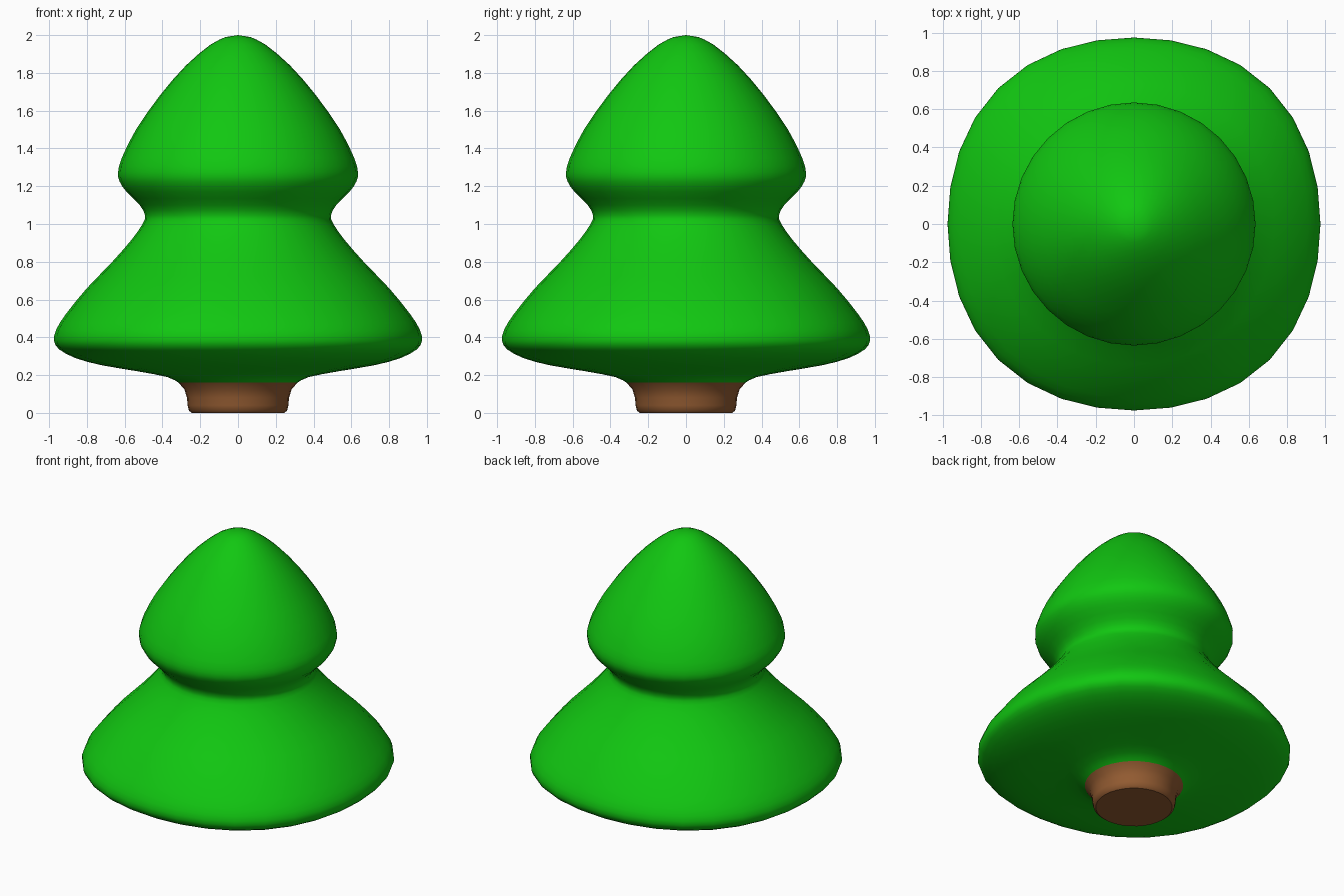
import bpy, bmesh, math

if "Cube" in bpy.data.objects:
    bpy.data.objects.remove(bpy.data.objects["Cube"])

SEGMENTS = 32

def material(name, colour):
    m = bpy.data.materials.new(name)
    m.diffuse_color = (*colour, 1)
    m.use_nodes = True
    m.node_tree.nodes["Principled BSDF"].inputs["Base Color"].default_value = m.diffuse_color
    return m

def refine(pts):
    """Insert a Catmull-Rom midpoint between neighbouring profile points."""
    out = []
    for i in range(len(pts) - 1):
        p0, p1 = pts[max(i - 1, 0)], pts[i]
        p2, p3 = pts[i + 1], pts[min(i + 2, len(pts) - 1)]
        mid = tuple((9 * (b + c) - a - d) / 16 for a, b, c, d in zip(p0, p1, p2, p3))
        out += [p1, mid]
    return out + [pts[-1]]

def lathe(name, profile, mat, square=0.0, cap_bottom=False, tip=None):
    """Spin (radius, height) rings; wide rings become slightly squarish."""
    bm = bmesh.new()
    rings = []
    for r, z in profile:
        wide = min(max((r - 0.65) / 0.3, 0), 1) if z < 0.9 else 0
        ring = []
        for i in range(SEGMENTS):
            a = 2 * math.pi * i / SEGMENTS
            rr = r * (1 + square * wide * (1 - math.cos(4 * a)) / 2)
            ring.append(bm.verts.new((rr * math.cos(a), rr * math.sin(a), z)))
        rings.append(ring)
    for lo, hi in zip(rings, rings[1:]):
        for i in range(SEGMENTS):
            j = (i + 1) % SEGMENTS
            bm.faces.new((lo[i], lo[j], hi[j], hi[i]))
    if cap_bottom:
        bm.faces.new(rings[0][::-1])
    if tip is not None:
        top = bm.verts.new((0, 0, tip))
        for i in range(SEGMENTS):
            bm.faces.new((rings[-1][i], rings[-1][(i + 1) % SEGMENTS], top))
    for f in bm.faces:
        f.smooth = len(f.verts) <= 4
    me = bpy.data.meshes.new(name)
    bm.to_mesh(me)
    bm.free()
    me.materials.append(mat)
    ob = bpy.data.objects.new(name, me)
    bpy.context.collection.objects.link(ob)
    return ob

green = material("leaf green", (0.0056, 0.57, 0.0056))
brown = material("bark brown", (0.29, 0.105, 0.031))

# Trunk: short stub flaring into the underside of the foliage
trunk = [(0.245, 0.0), (0.26, 0.012), (0.267, 0.04), (0.27, 0.08),
         (0.284, 0.125), (0.315, 0.16)]
lathe("trunk", trunk, brown, cap_bottom=True)

# Foliage: wide lower skirt, waist, pointed upper tier
foliage = [(0.315, 0.16), (0.375, 0.19), (0.53, 0.22), (0.725, 0.253), (0.86, 0.29),
           (0.945, 0.335), (0.974, 0.38), (0.963, 0.44), (0.91, 0.525), (0.80, 0.66),
           (0.67, 0.795), (0.565, 0.915), (0.505, 1.0), (0.492, 1.045), (0.52, 1.10),
           (0.59, 1.17), (0.627, 1.225), (0.635, 1.275), (0.615, 1.35), (0.54, 1.50),
           (0.41, 1.685), (0.275, 1.84), (0.145, 1.95), (0.065, 1.99)]
lathe("foliage", refine(foliage), green, square=0.03, tip=2.0)
